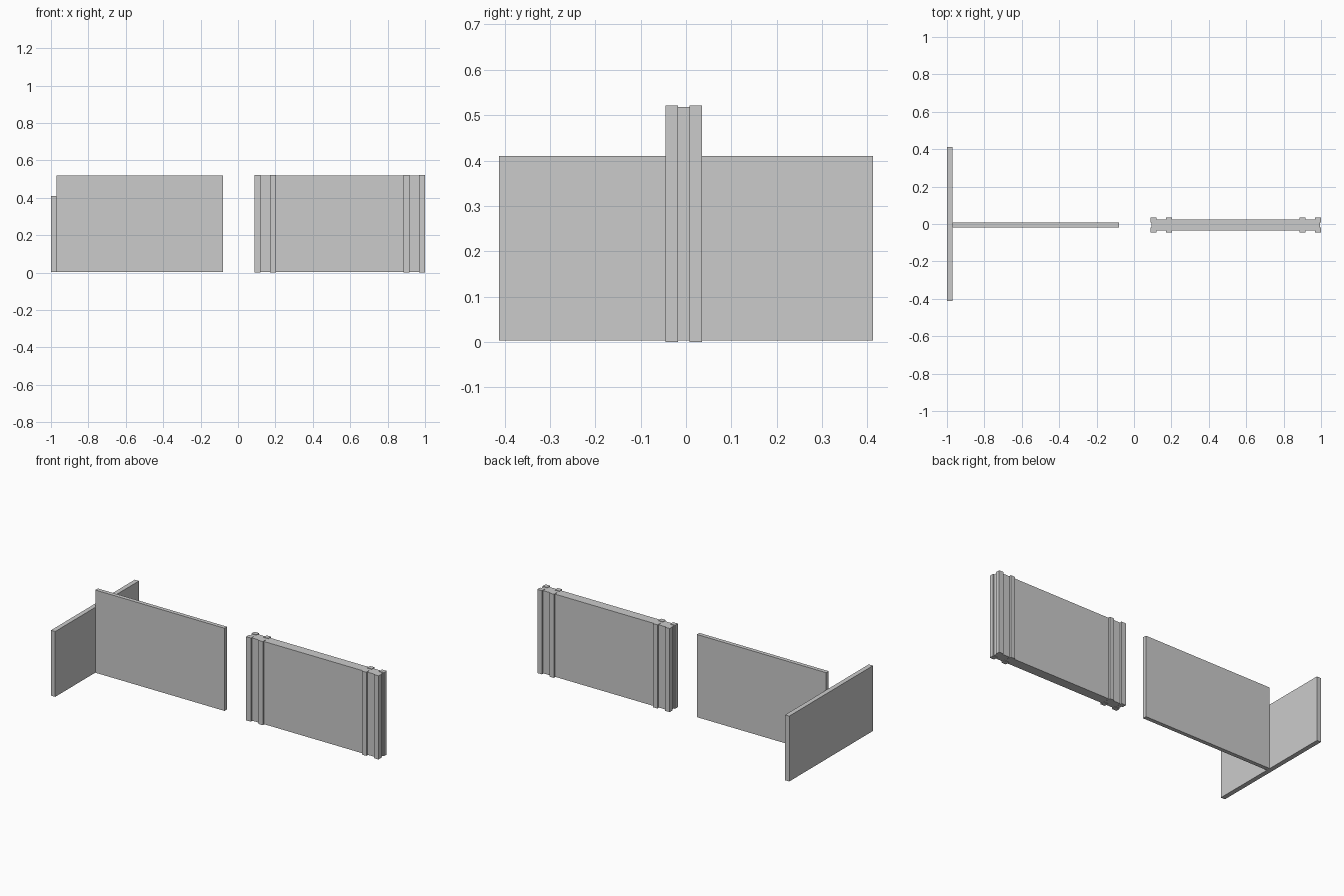
import bpy

if "Cube" in bpy.data.objects:
    bpy.data.objects.remove(bpy.data.objects["Cube"])


def box(name, x0, x1, y0, y1, z0, z1):
    bpy.ops.mesh.primitive_cube_add(
        size=1, location=((x0 + x1) / 2, (y0 + y1) / 2, (z0 + z1) / 2))
    ob = bpy.context.object
    ob.name = name
    ob.scale = (x1 - x0, y1 - y0, z1 - z0)
    bpy.ops.object.transform_apply(location=True, rotation=False, scale=True)
    return ob


# T-shaped pair of plain plates
box("end_plate", -1.0, -0.971, -0.412, 0.412, 0.003, 0.41)
box("long_plate", -0.971, -0.08, -0.018, 0.007, 0.003, 0.518)

# Thick panel on the right
MID_X, MID_Y = 0.544, -0.005
box("panel_core", 0.094, 0.994, MID_Y - 0.03, MID_Y + 0.03, 0.003, 0.518)

# Vertical ribs: an outer and inner one at each end, on both faces,
# leaving a shallow groove down the panel ends
for end in (-1, 1):
    for label, near, far in (("outer", 0.424, 0.456), ("inner", 0.341, 0.372)):
        xs = sorted((MID_X + end * near, MID_X + end * far))
        for face in (-1, 1):
            ys = sorted((MID_Y + face * 0.0125, MID_Y + face * 0.0405))
            side = ("left", "right")[end > 0]
            front = ("front", "back")[face > 0]
            box(f"{label}_rib_{side}_{front}", *xs, *ys, 0.0, 0.521)
